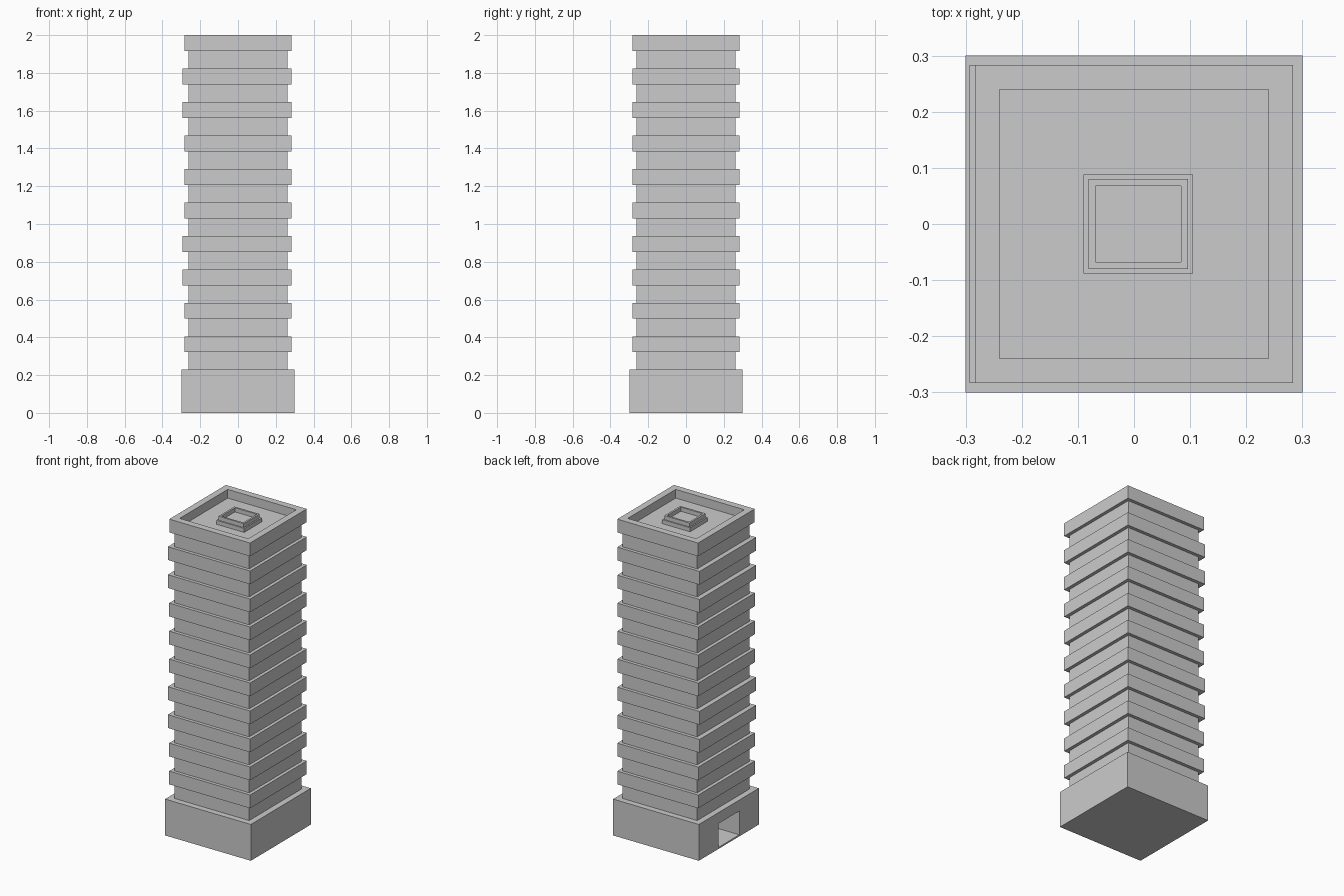
import bpy
import bmesh
from mathutils import Matrix, Vector

if "Cube" in bpy.data.objects:
    bpy.data.objects.remove(bpy.data.objects["Cube"])


def box(name, lo, hi, rim=0.0, sink=0.0):
    """Box between two corners; rim/sink cut a straight-walled recess in its top."""
    lo, hi = Vector(lo), Vector(hi)
    bm = bmesh.new()
    place = Matrix.Translation((lo + hi) / 2) @ Matrix.Diagonal((*(hi - lo), 1))
    bmesh.ops.create_cube(bm, size=1, matrix=place)
    if rim:
        bm.normal_update()
        top = max(bm.faces, key=lambda f: f.calc_center_median().z)
        bmesh.ops.inset_individual(bm, faces=[top], thickness=rim)
        top = max((f for f in bm.faces if f.normal.z > 0.9),
                  key=lambda f: -f.calc_center_median().xy.length)
        bmesh.ops.inset_individual(bm, faces=[top], thickness=0, depth=-sink)
    mesh = bpy.data.meshes.new(name)
    bm.to_mesh(mesh)
    bm.free()
    ob = bpy.data.objects.new(name, mesh)
    bpy.context.collection.objects.link(ob)
    return ob


BASE_TOP = 0.23
ROOF = 1.945
PITCH = 0.1772
SLAB_H = 0.084

# Base block with the doorway recess on the left side
base = box("base", (-0.3, -0.3, 0), (0.3, 0.3, BASE_TOP))
cutter = box("doorway_cutter", (-0.4, -0.105, 0.01), (-0.05, 0.105, 0.16))
cutter.hide_render = True
cutter.hide_viewport = True
cut = base.modifiers.new("doorway", 'BOOLEAN')
cut.operation = 'DIFFERENCE'
cut.solver = 'EXACT'
cut.object = cutter

# Tower core behind the floor bands
box("tower_core", (-0.262, -0.262, BASE_TOP), (0.262, 0.262, 1.93))

# Projecting floor bands; some reach slightly further to the left
for i in range(9):
    left = -0.293 if i in (2, 3, 7, 8) else -0.284
    top = 2 - PITCH * (9 - i)
    box(f"floor_band_{i + 1}", (left, -0.283, top - SLAB_H), (0.283, 0.283, top))

# Top band with the sunken roof inside its parapet
box("roof_parapet", (-0.283, -0.283, 2 - SLAB_H), (0.283, 0.283, 2),
    rim=0.061, sink=2 - ROOF)

# Stepped rooftop housing with an open top
box("roof_housing_lower", (-0.09, -0.088, ROOF), (0.105, 0.088, 1.97),
    rim=0.025, sink=0.022)
box("roof_housing_upper", (-0.081, -0.08, 1.968), (0.096, 0.08, 1.995),
    rim=0.017, sink=0.026)
